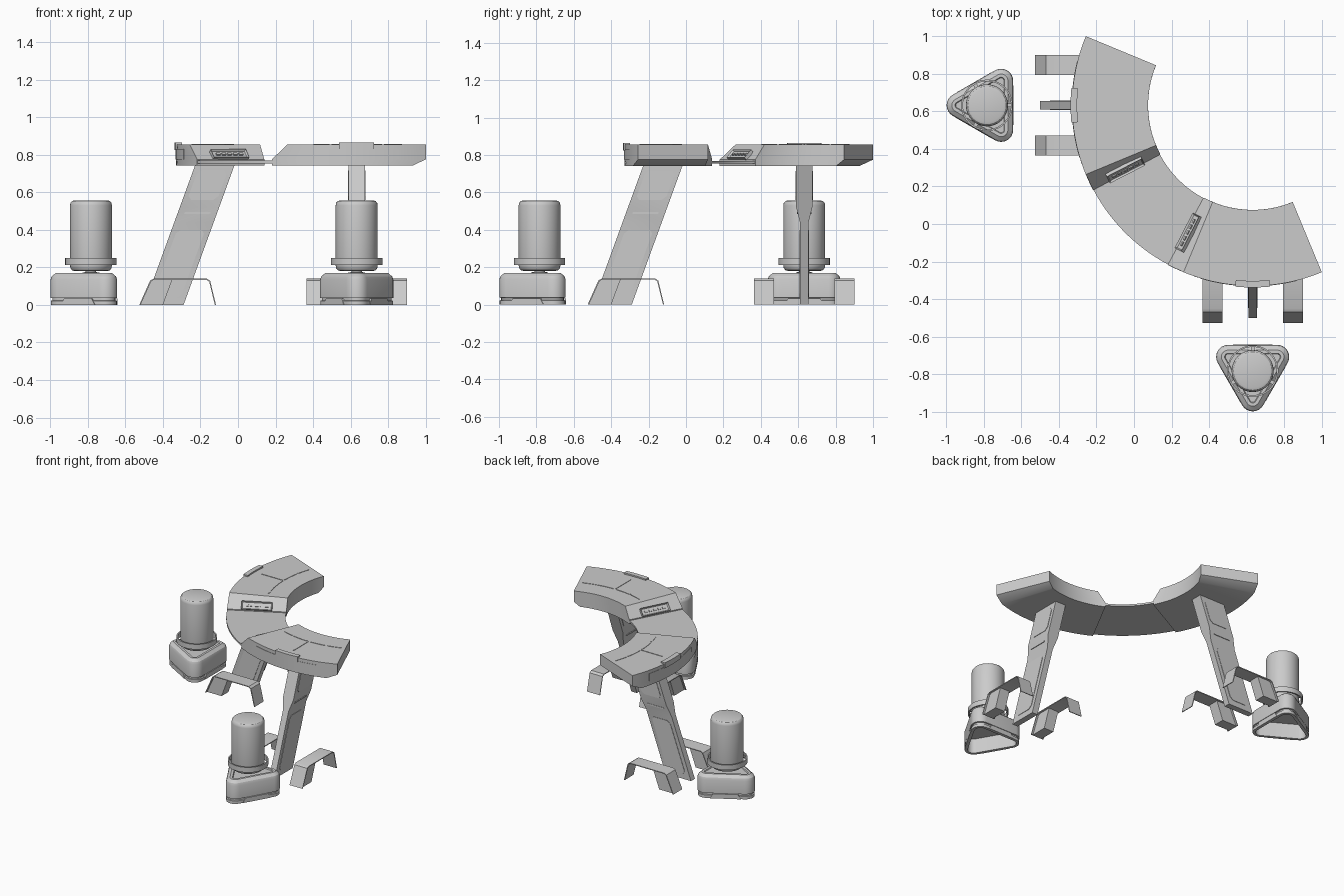
import bpy, bmesh, math
from mathutils import Matrix, Vector

if "Cube" in bpy.data.objects:
    bpy.data.objects.remove(bpy.data.objects["Cube"])

C, R_IN, R_OUT = 0.632, 0.557, 0.962      # arc centre (x = y) and counter radii
rad = math.radians


def make(name, bm, mirror=True):
    """Turn a bmesh into an object, plus a twin mirrored across the x = y diagonal."""
    bmesh.ops.recalc_face_normals(bm, faces=bm.faces)
    for suffix in (("_left", "_front") if mirror else ("",)):
        if suffix == "_front":
            for v in bm.verts:
                v.co.x, v.co.y = v.co.y, v.co.x
            bmesh.ops.reverse_faces(bm, faces=bm.faces)
        me = bpy.data.meshes.new(name + suffix)
        bm.to_mesh(me)
        bpy.context.collection.objects.link(bpy.data.objects.new(name + suffix, me))
    bm.free()


def loft(bm, rings):
    """Skin closed rings of equal length and cap both ends."""
    vs = [[bm.verts.new(p) for p in ring] for ring in rings]
    n = len(vs[0])
    for a, b in zip(vs, vs[1:]):
        for i in range(n):
            j = (i + 1) % n
            bm.faces.new((a[i], a[j], b[j], b[i]))
    bm.faces.new(vs[0][::-1])
    bm.faces.new(vs[-1])


def polar(r, a, z):
    return (C - r * math.cos(rad(a)), C + r * math.sin(rad(a)), z)


def arc_slab(bm, r0, r1, layers, n=20):
    """Curved slab; each layer is (z, start angle, end angle)."""
    rings = []
    for z, a0, a1 in layers:
        angs = [a0 + (a1 - a0) * i / n for i in range(n + 1)]
        rings.append([polar(r1, a, z) for a in angs] + [polar(r0, a, z) for a in reversed(angs)])
    loft(bm, rings)


def lathe(bm, cx, cy, profile, n=40):
    loft(bm, [[(cx + r * math.cos(2 * math.pi * i / n), cy + r * math.sin(2 * math.pi * i / n), z)
               for i in range(n)] for r, z in profile])


def extrude_y(bm, outline, y0, y1):
    loft(bm, [[(x, y, z) for x, z in outline] for y in (y0, y1)])


def box(bm, size, mat):
    bmesh.ops.create_cube(bm, size=1, matrix=mat @ Matrix.Diagonal((*size, 1)))


# Counter end units: sloped toward the middle, undercut at the free end
bm = bmesh.new()
arc_slab(bm, R_IN, R_OUT, [(0.742, -28, 18), (0.775, -28, 22.5), (0.855, -22.5, 22.5)])
make("counter_unit", bm)

# Thin raised trim on the counter top and outer wall
bm = bmesh.new()
for a0, a1 in ((-19, -12), (-11, -1), (1, 11), (12, 20)):
    arc_slab(bm, 0.695, 0.705, [(0.85, a0, a1), (0.858, a0, a1)], 8)
arc_slab(bm, 0.705, 0.88, [(0.85, -0.2, 0.2), (0.858, -0.2, 0.2)], 1)
arc_slab(bm, 0.95, R_OUT + 0.002, [(0.775, -17, 14), (0.83, -17, 14)], 16)
make("counter_trim", bm)

# Clip over the outer rim
bm = bmesh.new()
arc_slab(bm, 0.935, 0.970, [(0.825, -5.5, 5.5), (0.865, -5.5, 5.5)], 6)
make("rim_clip", bm)

# Low middle counter plate
bm = bmesh.new()
arc_slab(bm, R_IN + 0.002, R_OUT - 0.002, [(0.754, -26, -64), (0.768, -26, -64)], 24)
make("middle_plate", bm, mirror=False)

# Framed tray on each sloped end
bm = bmesh.new()
a = rad(-27.2)
radial = Vector((-math.cos(a), math.sin(a), 0))
down = Vector((-math.sin(a), -math.cos(a), 0)) * 0.68 - Vector((0, 0, 0.73))
normal = radial.cross(down).normalized()
if normal.z < 0:
    normal = -normal
frame = Matrix((radial, down.normalized(), normal)).transposed().to_4x4()
frame.translation = Vector(polar(0.76, -26.6, 0.798))
box(bm, (0.21, 0.058, 0.03), frame)
for face in [f for f in bm.faces if f.normal.dot(normal) > 0.9]:
    bmesh.ops.inset_region(bm, faces=[face], thickness=0.010, depth=0)
    bmesh.ops.translate(bm, verts=face.verts, vec=-normal * 0.010)
for i in range(5):
    box(bm, (0.024, 0.012, 0.008), frame @ Matrix.Translation(((i - 2) * 0.034, 0, 0.008)))
make("slope_tray", bm)


# Leaning legs, thin below and flared above
def leg_left(z):
    return -0.50 + 0.365 * z


bm = bmesh.new()
rings = []
for z, h in ((0, 0.023), (0.44, 0.023), (0.52, 0.043), (0.75, 0.043)):
    x = leg_left(z)
    rings.append([(x, C - h, z), (x + 0.21, C - h, z), (x + 0.21, C + h, z), (x, C + h, z)])
loft(bm, rings)
make("leg", bm)

# Raised panels on the leg sides
bm = bmesh.new()
for z0, z1, inset, h in ((0.04, 0.40, 0.03, 0.026), (0.56, 0.715, 0.025, 0.046),
                         (0.485, 0.495, 0.035, 0.039)):
    k = min(0.02, (z1 - z0) / 3)
    pts = []
    for z, e in ((z0, k), (z0 + k, 0), (z1 - k, 0), (z1, k)):
        pts.append((leg_left(z) + inset + e, z))
    for z, e in ((z1, k), (z1 - k, 0), (z0 + k, 0), (z0, k)):
        pts.append((leg_left(z) + 0.21 - inset - e, z))
    extrude_y(bm, pts, C - h, C + h)
make("leg_panels", bm)

# Foot blocks and bent straps on both sides of each leg
block = [(-0.522, 0), (-0.40, 0), (-0.35, 0.134), (-0.46, 0.134), (-0.47, 0.125)]
strap = [(-0.526, 0), (-0.468, 0.130), (-0.450, 0.140), (-0.165, 0.140), (-0.148, 0.128), (-0.117, 0),
         (-0.123, 0), (-0.154, 0.125), (-0.168, 0.134), (-0.448, 0.134), (-0.462, 0.126), (-0.519, 0)]
bm = bmesh.new()
bs = bmesh.new()
for side in (-1, 1):
    y = C + side * 0.215
    extrude_y(bm, block, y - 0.040, y + 0.040)
    extrude_y(bs, strap, y - 0.053, y + 0.053)
make("foot_block", bm)
make("foot_strap", bs)

# Stools: hollow rounded-triangle base
SX = -0.783


def tri_ring(off, z, d=0.151, r=0.064, n=8):
    pts = []
    for k in range(3):
        mid = math.pi + k * 2 * math.pi / 3
        for i in range(n + 1):
            t = mid - math.pi / 3 + 2 * math.pi / 3 * i / n
            pts.append((SX + d * math.cos(mid) + (r + off) * math.cos(t),
                        C + d * math.sin(mid) + (r + off) * math.sin(t), z))
    return pts


bm = bmesh.new()
layers = [(-0.022, 0.11), (-0.022, 0), (-0.002, 0), (-0.002, 0.022), (-0.010, 0.024), (-0.010, 0.036),
          (0, 0.038), (0, 0.135), (-0.006, 0.152), (-0.028, 0.17), (-0.045, 0.17), (-0.049, 0.163)]
loft(bm, [tri_ring(o, z) for o, z in layers])
make("stool_base", bm)

# Trapezoid trim low on each base side
bm = bmesh.new()
for k in range(3):
    rot = Matrix.Translation((SX, C, 0)) @ Matrix.Rotation(k * 2 * math.pi / 3, 4, 'Z')
    half = [(-0.105, 0.0), (-0.085, 0.034), (0.085, 0.034), (0.105, 0.0)]
    loft(bm, [[rot @ Vector((x, y, z)) for y, z in half] for x in (0.125, 0.1405)])
make("stool_base_trim", bm)

# Stool seat, neck and floating ring
bm = bmesh.new()
lathe(bm, SX, C, [(0.045, 0.155), (0.045, 0.172), (0.028, 0.175), (0.028, 0.19)], 24)
make("stool_neck", bm)

bm = bmesh.new()
prof = [(0.085, 0.18), (0.100, 0.184), (0.109, 0.195), (0.112, 0.21),
        (0.112, 0.53), (0.109, 0.544), (0.101, 0.553), (0.088, 0.557)]
lathe(bm, SX, C, prof)
make("stool_seat", bm)

bm = bmesh.new()
n = 40
sections = []
for i in range(n):
    t = 2 * math.pi * i / n
    sections.append([bm.verts.new((SX + r * math.cos(t), C + r * math.sin(t), z))
                     for r, z in ((0.128, 0.212), (0.137, 0.212), (0.137, 0.25), (0.128, 0.25))])
for i in range(n):
    a, b = sections[i], sections[(i + 1) % n]
    for j in range(4):
        k = (j + 1) % 4
        bm.faces.new((a[j], b[j], b[k], a[k]))
for k in range(3):
    rot = Matrix.Translation((SX, C, 0.23)) @ Matrix.Rotation(k * 2 * math.pi / 3, 4, 'Z')
    box(bm, (0.025, 0.02, 0.015), rot @ Matrix.Translation((0.12, 0, 0)))
make("stool_ring", bm)

# Smooth the round parts, keep edges crisp
for ob in bpy.data.objects:
    ob.select_set(True)
    bpy.context.view_layer.objects.active = ob
bpy.ops.object.shade_smooth_by_angle(angle=rad(30))
